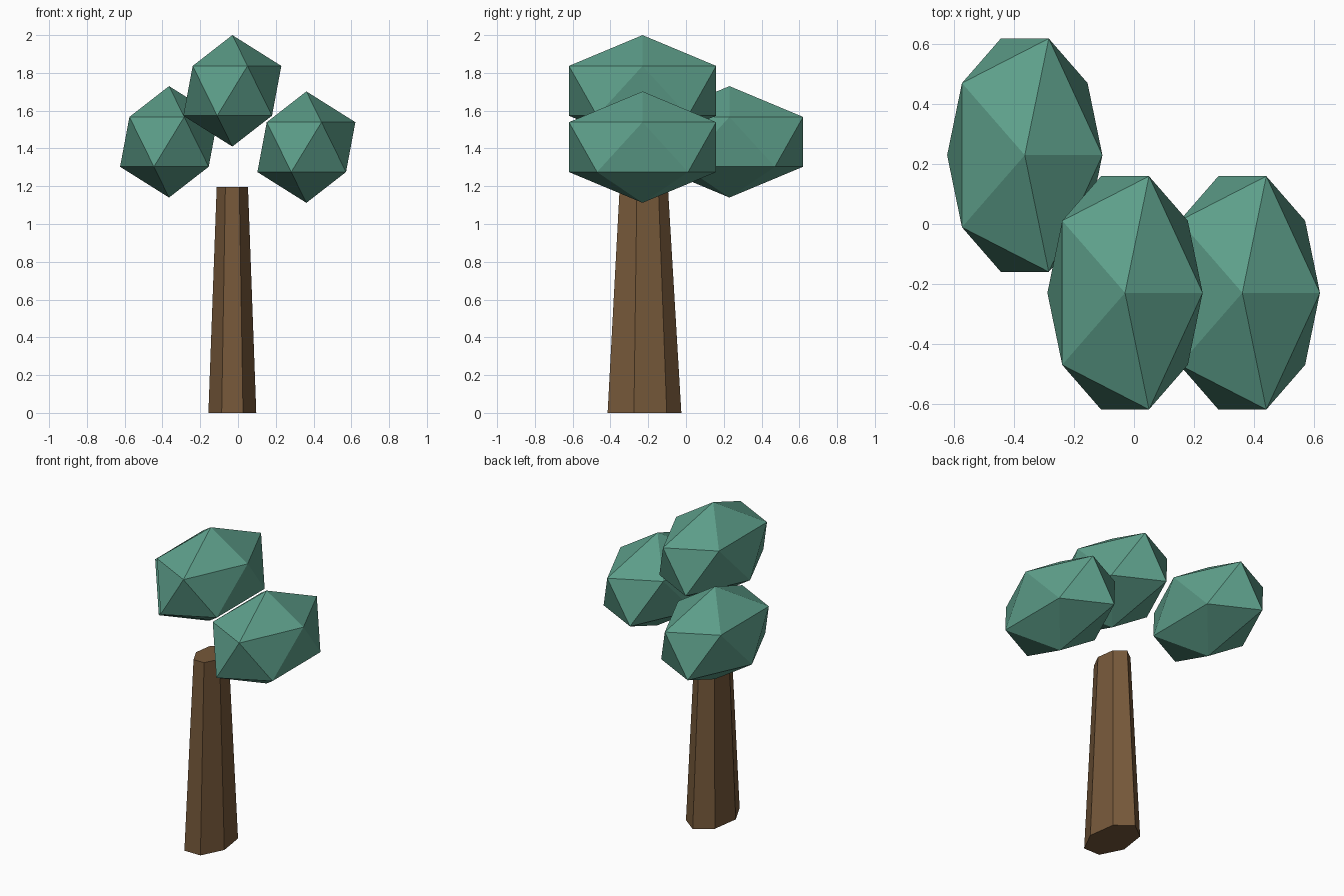
import bpy

cube = bpy.data.objects.get("Cube")
if cube:
    bpy.data.objects.remove(cube, do_unlink=True)


def make_material(name, colour):
    mat = bpy.data.materials.new(name)
    mat.use_nodes = True
    mat.diffuse_color = (*colour, 1)
    mat.node_tree.nodes["Principled BSDF"].inputs["Base Color"].default_value = (*colour, 1)
    return mat


bark = make_material("brown bark", (0.18, 0.098, 0.042))
leaf = make_material("blue green leaf", (0.11, 0.345, 0.255))


def finish(name, mat, scale):
    obj = bpy.context.object
    obj.name = name
    obj.scale = scale
    obj.data.materials.append(mat)
    bpy.ops.object.transform_apply(location=False, rotation=False, scale=True)
    bpy.ops.object.shade_flat()


# Seven-sided tapered trunk, deeper than it is wide
TRUNK_HEIGHT = 1.195
DEPTH = 1.58
bpy.ops.mesh.primitive_cone_add(vertices=7, radius1=0.13, radius2=0.085, depth=TRUNK_HEIGHT,
                                location=(-0.03, -0.23, TRUNK_HEIGHT / 2))
finish("trunk", bark, (1, DEPTH, 1))

# Three faceted foliage clumps, floating around the trunk top
clumps = {
    "foliage_top": (-0.03, -0.23, 1.705),
    "foliage_left": (0.362, -0.23, 1.407),
    "foliage_right": (-0.365, 0.23, 1.435),
}
for name, centre in clumps.items():
    bpy.ops.mesh.primitive_ico_sphere_add(subdivisions=1, radius=0.29, location=centre)
    finish(name, leaf, (1, DEPTH, 1.017))
